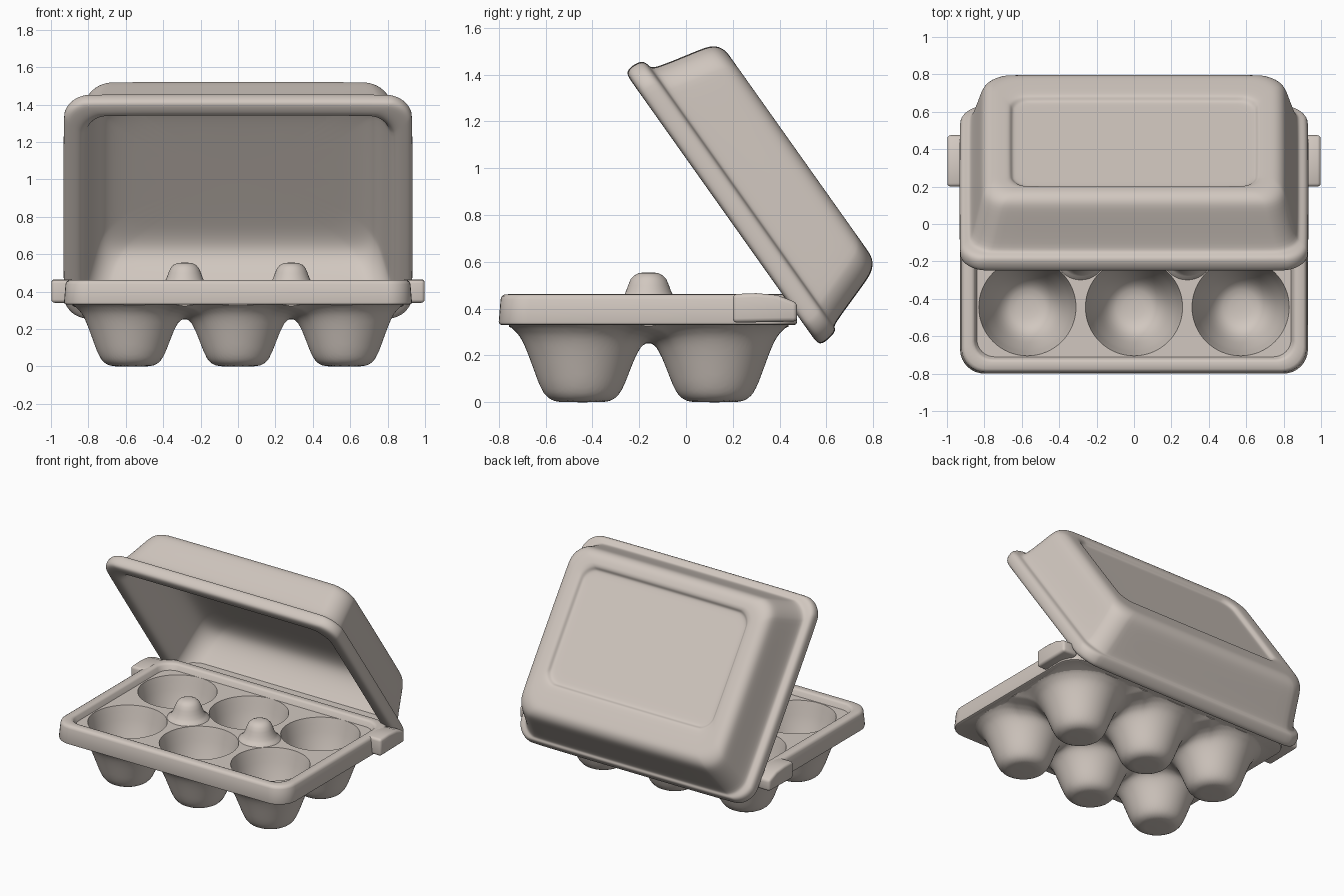
import bpy, bmesh, math
from mathutils import Matrix, Vector

if "Cube" in bpy.data.objects:
    bpy.data.objects.remove(bpy.data.objects["Cube"])

pulp = bpy.data.materials.new("warm grey pulp")
pulp.diffuse_color = (0.64, 0.575, 0.525, 1)
pulp.use_nodes = True
pulp.node_tree.nodes["Principled BSDF"].inputs["Base Color"].default_value = pulp.diffuse_color

CUPS = [(x, y) for x in (-0.57, 0, 0.57) for y in (-0.445, 0.125)]


def finish(bm, name):
    bmesh.ops.recalc_face_normals(bm, faces=bm.faces)
    me = bpy.data.meshes.new(name)
    bm.to_mesh(me)
    bm.free()
    ob = bpy.data.objects.new(name, me)
    bpy.context.collection.objects.link(ob)
    me.materials.append(pulp)
    return ob


def bake(ob):
    """Apply all modifiers of an object."""
    dg = bpy.context.evaluated_depsgraph_get()
    me = bpy.data.meshes.new_from_object(ob.evaluated_get(dg))
    ob.modifiers.clear()
    ob.data = me


def smooth(ob, angle=40):
    bpy.ops.object.select_all(action='DESELECT')
    ob.select_set(True)
    bpy.context.view_layer.objects.active = ob
    bpy.ops.object.shade_smooth_by_angle(angle=math.radians(angle))


def rounded_rect(hx, y0, y1, z, r, seg=8):
    pts = []
    for i, (cx, cy) in enumerate([(hx - r, y1 - r), (r - hx, y1 - r),
                                  (r - hx, y0 + r), (hx - r, y0 + r)]):
        for k in range(seg + 1):
            a = math.pi / 2 * (i + k / seg)
            pts.append((cx + r * math.cos(a), cy + r * math.sin(a), z))
    return pts


def loft(bm, loops):
    """Skin closed loops of equal length and cap both ends."""
    rings = [[bm.verts.new(p) for p in lp] for lp in loops]
    n = len(rings[0])
    for a, b in zip(rings, rings[1:]):
        for i in range(n):
            bm.faces.new((a[i], a[(i + 1) % n], b[(i + 1) % n], b[i]))
    bm.faces.new(rings[0])
    bm.faces.new(rings[-1])


def lathe(bm, profile, cx, cy, n=64):
    loft(bm, [[(cx + r * math.cos(2 * math.pi * i / n),
                cy + r * math.sin(2 * math.pi * i / n), z) for i in range(n)]
              for r, z in profile])


# tray plate with raised rim and sunken floor
bm = bmesh.new()
tray_profile = [(0.012, 0.33), (0.003, 0.334), (0, 0.345), (0.008, 0.44), (0.013, 0.453),
                (0.025, 0.461), (0.06, 0.462), (0.072, 0.458), (0.078, 0.45), (0.09, 0.42)]
loft(bm, [rounded_rect(0.93 - d, -0.80 + d, 0.475 - d, z, 0.13 - d * 0.4)
          for d, z in tray_profile])
tray = finish(bm, "egg_tray")

# outer cup shells: cup profiles blended together into a smooth underside
PROFILE = [(0, 0), (0.09, 0.001), (0.12, 0.006), (0.145, 0.02), (0.165, 0.043), (0.185, 0.085),
           (0.207, 0.145), (0.228, 0.203), (0.25, 0.257), (0.27, 0.291), (0.3, 0.322),
           (0.34, 0.346), (0.42, 0.372), (2, 2)]


def cup_height(r):
    for (r0, z0), (r1, z1) in zip(PROFILE, PROFILE[1:]):
        if r <= r1:
            return z0 + (z1 - z0) * (r - r0) / (r1 - r0)


bm = bmesh.new()
bmesh.ops.create_grid(bm, x_segments=150, y_segments=104, size=1)
K = 0.075
for v in bm.verts:
    x, y = v.co.x * 0.885, -0.16 + v.co.y * 0.597
    s = sum(math.exp(-cup_height(math.hypot(x - cx, y - cy)) / K) for cx, cy in CUPS)
    v.co = (x, y, min(0.36, max(0, -K * math.log(s))))
border = [e for e in bm.edges if e.is_boundary]
new = bmesh.ops.extrude_edge_only(bm, edges=border)["geom"]
for v in new:
    if isinstance(v, bmesh.types.BMVert):
        v.co.z = 0.385
bmesh.ops.edgeloop_fill(bm, edges=[e for e in bm.edges if e.is_boundary])
shells = finish(bm, "cup_shells")

# hollow insides of the six cups
bm = bmesh.new()
for cx, cy in CUPS:
    lathe(bm, [(0.02, 0.034), (0.06, 0.037), (0.095, 0.046), (0.122, 0.062), (0.147, 0.09),
               (0.168, 0.125), (0.188, 0.17), (0.206, 0.22), (0.223, 0.27), (0.238, 0.325),
               (0.25, 0.38), (0.26, 0.421), (0.26, 0.44)], cx, cy)
hollows = finish(bm, "cup_cutter")

for helper, op in ((shells, 'UNION'), (hollows, 'DIFFERENCE')):
    m = tray.modifiers.new(op, 'BOOLEAN')
    m.operation, m.object, m.solver = op, helper, 'EXACT'
bake(tray)
smooth(tray, 38)
for helper in (shells, hollows):
    bpy.data.objects.remove(helper)

# two pegs between the cups
for side in (-1, 1):
    bm = bmesh.new()
    lathe(bm, [(0.142, 0.415), (0.138, 0.422), (0.12, 0.434), (0.108, 0.45), (0.096, 0.475),
               (0.087, 0.5), (0.076, 0.526), (0.06, 0.543), (0.04, 0.552), (0.015, 0.555)],
          side * 0.285, -0.16, 40)
    smooth(finish(bm, "divider_peg"), 60)

# side tabs with sloped back
for side in (-1, 1):
    bm = bmesh.new()
    prof = [(0.2, 0.34), (0.2, 0.462), (0.3, 0.466), (0.39, 0.458), (0.475, 0.425), (0.475, 0.345)]
    loft(bm, [[(side * x, y, z) for y, z in prof] for x in (0.88, 0.998)])
    tab = finish(bm, "side_tab")
    b = tab.modifiers.new("round", 'BEVEL')
    b.width, b.segments = 0.018, 3
    bake(tab)
    smooth(tab)

# hinge strip joining tray and lid
bm = bmesh.new()
bmesh.ops.create_cube(bm, size=1, matrix=Matrix.Translation((0, 0.515, 0.4))
                      @ Matrix.Diagonal((1.52, 0.13, 0.035, 1)))
smooth(finish(bm, "hinge_strip"))

# open lid: (inset, height, inset at hinge end) from inside over the rim flange to the top
L = 1.435
lid_profile = [(0.42, 0.35, 0.42), (0.32, 0.347, 0.34), (0.24, 0.335, 0.27), (0.19, 0.305, 0.215),
               (0.155, 0.23, 0.17), (0.125, 0.1, 0.13), (0.108, 0.03, 0.11), (0.085, 0, 0.085),
               (0.03, 0, 0.03), (-0.004, 0.008, -0.004), (-0.004, 0.075, 0.004),
               (0.015, 0.098, 0.015), (0.045, 0.1, 0.03), (0.062, 0.118, 0.042),
               (0.105, 0.31, 0.105), (0.122, 0.375, 0.13), (0.165, 0.405, 0.175),
               (0.21, 0.406, 0.22)]
loops = [rounded_rect(0.93 - d, d, L - e, n, 0.14, 6) for d, n, e in lid_profile]
loops += [rounded_rect(0.68 - e, 0.225 + e, 1.085 - e, n, 0.1, 6)
          for e, n in ((0, 0.405), (0.018, 0.398), (0.028, 0.38), (0.045, 0.375), (0.1, 0.375))]
bm = bmesh.new()
loft(bm, loops)
a = math.atan2(1.17, 0.83)
bm.transform(Matrix.Translation(Vector((0, -0.262, 1.41))) @ Matrix.Rotation(-a, 4, 'X'))
lid = finish(bm, "lid")
lid.modifiers.new("soften", 'SUBSURF').levels = 2
bake(lid)
smooth(lid, 60)
